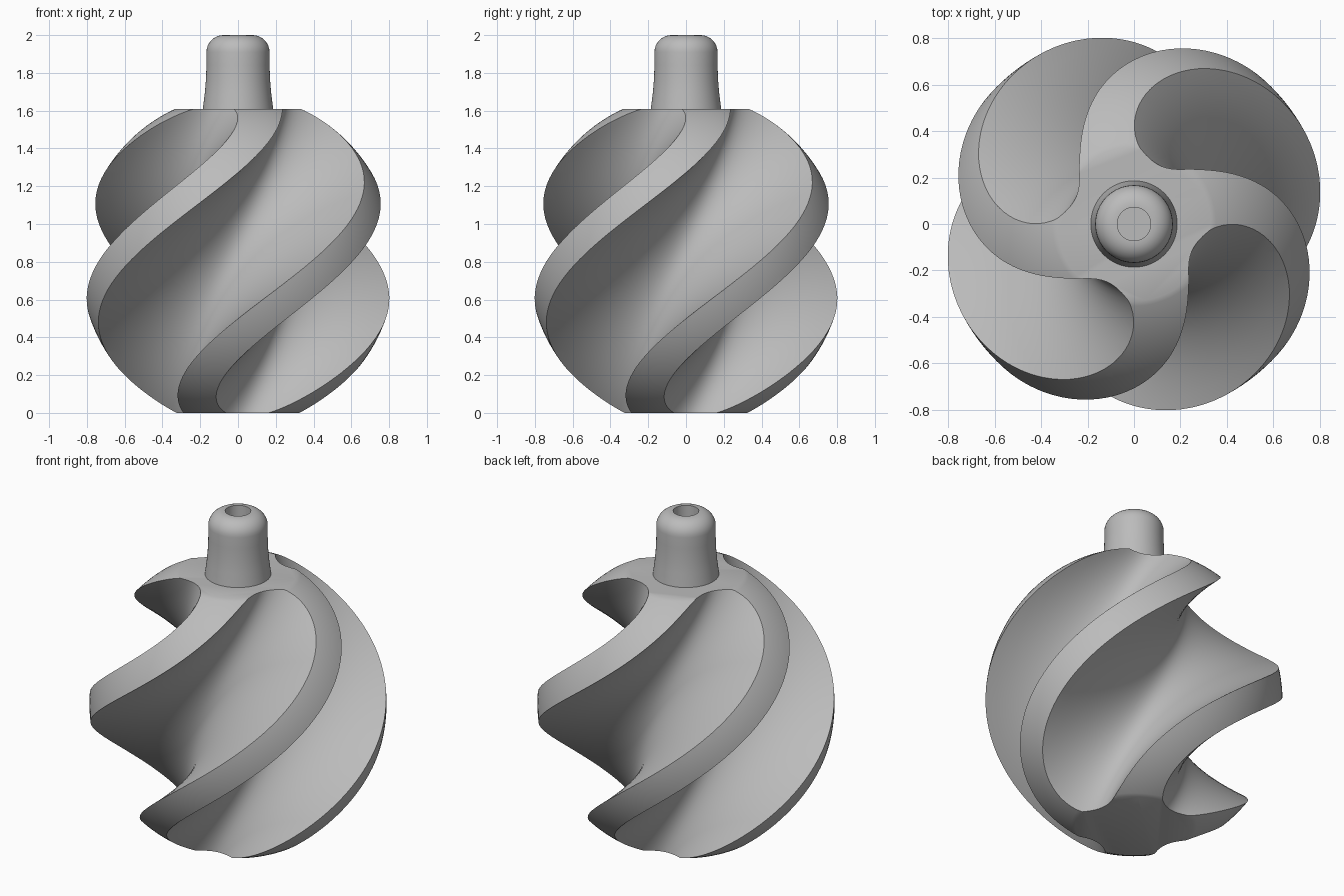
import bpy, bmesh, math

cube = bpy.data.objects.get("Cube")
if cube:
    bpy.data.objects.remove(cube, do_unlink=True)

BODY_TOP = 1.61
CORE = 0.275          # radius left at the bottom of each flute
HALF_FLUTE = 36       # half opening of a flute, degrees
TWIST = 91            # degrees of twist per unit of height
LAYERS = 90
STEPS = 16

grey = bpy.data.materials.new("plain grey")
grey.use_nodes = True
colour = (0.5, 0.5, 0.5, 1)
grey.diffuse_color = colour
grey.node_tree.nodes["Principled BSDF"].inputs["Base Color"].default_value = colour


def make_object(name, bm):
    bmesh.ops.recalc_face_normals(bm, faces=bm.faces)
    mesh = bpy.data.meshes.new(name)
    bm.to_mesh(mesh)
    bm.free()
    mesh.materials.append(grey)
    obj = bpy.data.objects.new(name, mesh)
    bpy.context.collection.objects.link(obj)
    return obj


def smooth(obj):
    bpy.ops.object.select_all(action='DESELECT')
    obj.select_set(True)
    bpy.context.view_layer.objects.active = obj
    bpy.ops.object.shade_smooth_by_angle(angle=math.radians(32))


def bridge(bm, lower, upper):
    n = len(lower)
    for i in range(n):
        j = (i + 1) % n
        bm.faces.new((lower[i], lower[j], upper[j], upper[i]))


def flute_section():
    """Star section with four rounded flutes, as (radius, degrees)."""
    points = []
    for k in range(4):
        for i in range(-STEPS, STEPS + 1):
            t = i / STEPS
            depth = 0.75 * t * t
            half = HALF_FLUTE * math.sqrt(1 - math.exp(-6.7 * depth))
            points.append((CORE + depth, k * 90 + math.copysign(half, t)))
    return points


# Twisted star prism
bm = bmesh.new()
rings = []
for layer in range(LAYERS + 1):
    z = BODY_TOP * layer / LAYERS
    turn = -8 + TWIST * (z - 0.8)
    ring = []
    for r, a in flute_section():
        ang = math.radians(a + turn)
        ring.append(bm.verts.new((r * math.cos(ang), r * math.sin(ang), z)))
    rings.append(ring)
for lower, upper in zip(rings, rings[1:]):
    bridge(bm, lower, upper)
bm.faces.new(rings[0])
bm.faces.new(rings[-1])
prism = make_object("fluted_prism", bm)

# Slightly tall ball that the prism is trimmed to
bm = bmesh.new()
bmesh.ops.create_uvsphere(bm, u_segments=128, v_segments=72, radius=1)
bmesh.ops.scale(bm, vec=(0.835, 0.835, 0.877), verts=bm.verts)
bmesh.ops.translate(bm, vec=(0, 0, BODY_TOP / 2), verts=bm.verts)
body = make_object("fluted_body", bm)

trim = body.modifiers.new("flutes", 'BOOLEAN')
trim.operation = 'INTERSECT'
trim.solver = 'EXACT'
trim.object = prism
bpy.context.view_layer.objects.active = body
bpy.ops.object.modifier_apply(modifier=trim.name)
bpy.data.objects.remove(prism, do_unlink=True)
smooth(body)

# Hollow stem: flared foot, straight shaft, rounded rim, bore
profile = [(0.187, 1.6), (0.185, 1.62), (0.176, 1.69), (0.17, 1.76), (0.167, 1.84)]
for i in range(9):
    a = math.radians(90 * i / 8)
    profile.append((0.077 + 0.09 * math.cos(a), 1.91 + 0.09 * math.sin(a)))
profile += [(0.072, 2.0), (0.072, 1.65)]

bm = bmesh.new()
rings = []
for r, z in profile:
    rings.append([bm.verts.new((r * math.cos(a), r * math.sin(a), z))
                  for a in (math.tau * i / 64 for i in range(64))])
for lower, upper in zip(rings, rings[1:]):
    bridge(bm, lower, upper)
bm.faces.new(rings[0])
bm.faces.new(rings[-1])
stem = make_object("stem", bm)
smooth(stem)
